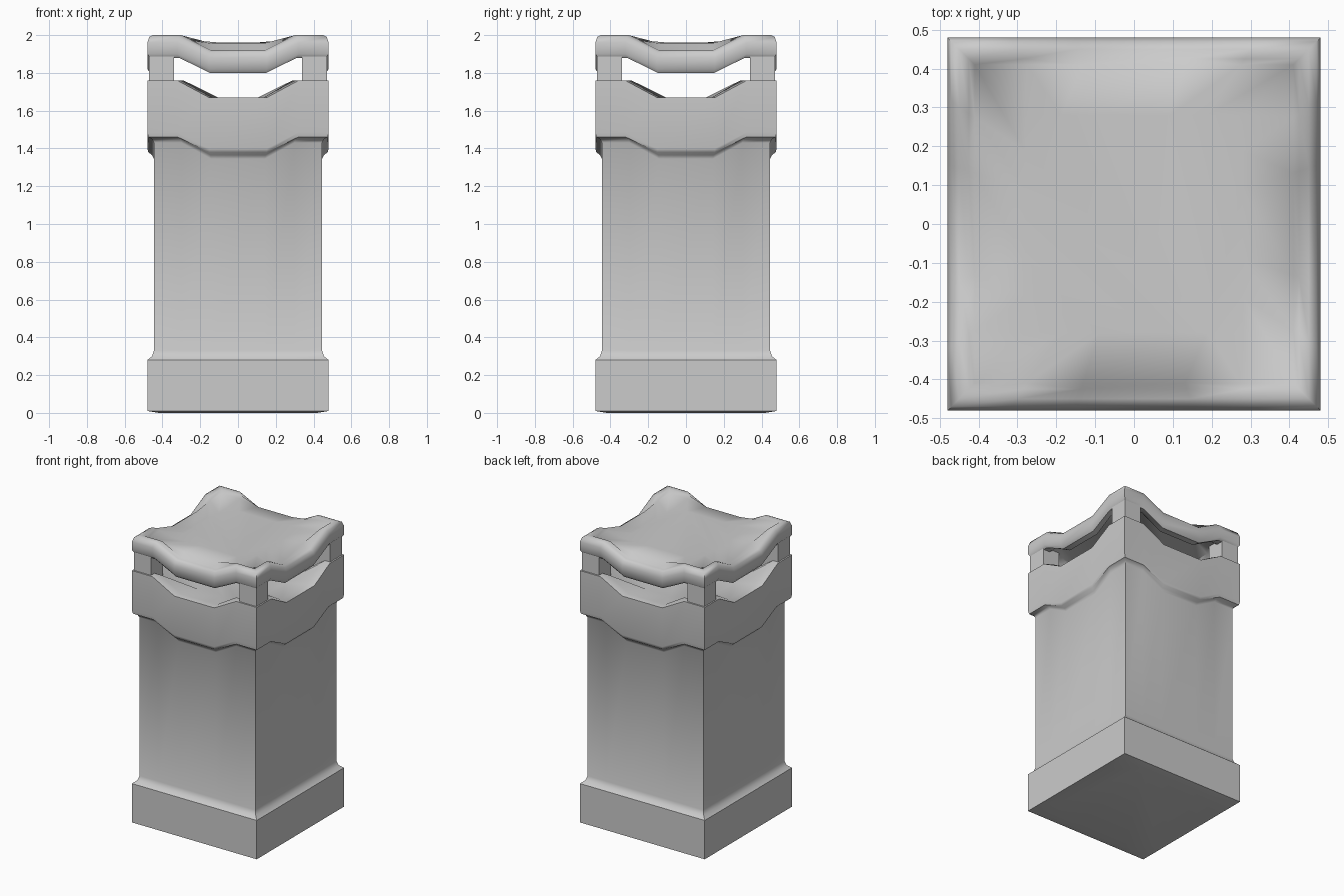
import bpy, bmesh
from math import radians

if "Cube" in bpy.data.objects:
    bpy.data.objects.remove(bpy.data.objects["Cube"])


def ring_points(r, zc, zm):
    """Square loop of half-size r; height zc near corners, dipping to zm mid-side."""
    side = [(-1, zc), (-0.67, zc), (-0.32, zm), (0.32, zm), (0.67, zc)]
    pts = []
    for ux, uy in ((1, 0), (0, 1), (-1, 0), (0, -1)):
        for t, z in side:
            # along-side direction (ux, uy), outward direction (uy, -ux)
            pts.append((r * (t * ux + uy), r * (t * uy - ux), z))
    return pts


def loft(name, rows, angle=40):
    """Skin stacked square loops (r, corner z, mid z), bottom to top, and cap both ends."""
    bm = bmesh.new()
    rings = [[bm.verts.new(p) for p in ring_points(*row)] for row in rows]
    n = len(rings[0])
    for a, b in zip(rings, rings[1:]):
        for i in range(n):
            j = (i + 1) % n
            bm.faces.new((a[i], a[j], b[j], b[i]))
    bm.faces.new(rings[0][::-1])
    bm.faces.new(rings[-1])
    bmesh.ops.recalc_face_normals(bm, faces=bm.faces)
    return finish(name, bm, angle)


def finish(name, bm, angle):
    me = bpy.data.meshes.new(name)
    bm.to_mesh(me)
    bm.free()
    ob = bpy.data.objects.new(name, me)
    bpy.context.collection.objects.link(ob)
    bpy.ops.object.select_all(action='DESELECT')
    ob.select_set(True)
    bpy.context.view_layer.objects.active = ob
    bpy.ops.object.shade_smooth_by_angle(angle=radians(angle))
    return ob


# Bin: flared base, straight body, wavy collar and recessed top, as one skin
loft("bin_body", [
    (0.42, 0.0, 0.0),
    (0.48, 0.01, 0.01),
    (0.48, 0.28, 0.28),
    (0.455, 0.30, 0.30),
    (0.445, 0.33, 0.33),
    (0.445, 1.43, 1.345),
    (0.455, 1.45, 1.365),
    (0.475, 1.46, 1.38),
    (0.48, 1.485, 1.40),
    (0.48, 1.76, 1.67),
    (0.43, 1.76, 1.67),
    (0.30, 1.67, 1.665),
])

# Lid: rounded wavy rim around a flat raised panel
loft("lid", [
    (0.39, 1.90, 1.90),
    (0.42, 1.88, 1.80),
    (0.465, 1.88, 1.80),
    (0.48, 1.90, 1.82),
    (0.48, 1.96, 1.88),
    (0.47, 1.99, 1.91),
    (0.45, 2.0, 1.92),
    (0.425, 1.995, 1.92),
    (0.41, 1.975, 1.955),
    (0.28, 1.96, 1.96),
], 50)

# Four corner posts holding the lid
for sx in (-1, 1):
    for sy in (-1, 1):
        bm = bmesh.new()
        bmesh.ops.create_cube(bm, size=1)
        for v in bm.verts:
            v.co.x = v.co.x * 0.13 + sx * 0.405
            v.co.y = v.co.y * 0.13 + sy * 0.405
            v.co.z = v.co.z * 0.22 + 1.80
        finish("corner_post", bm, 30)
